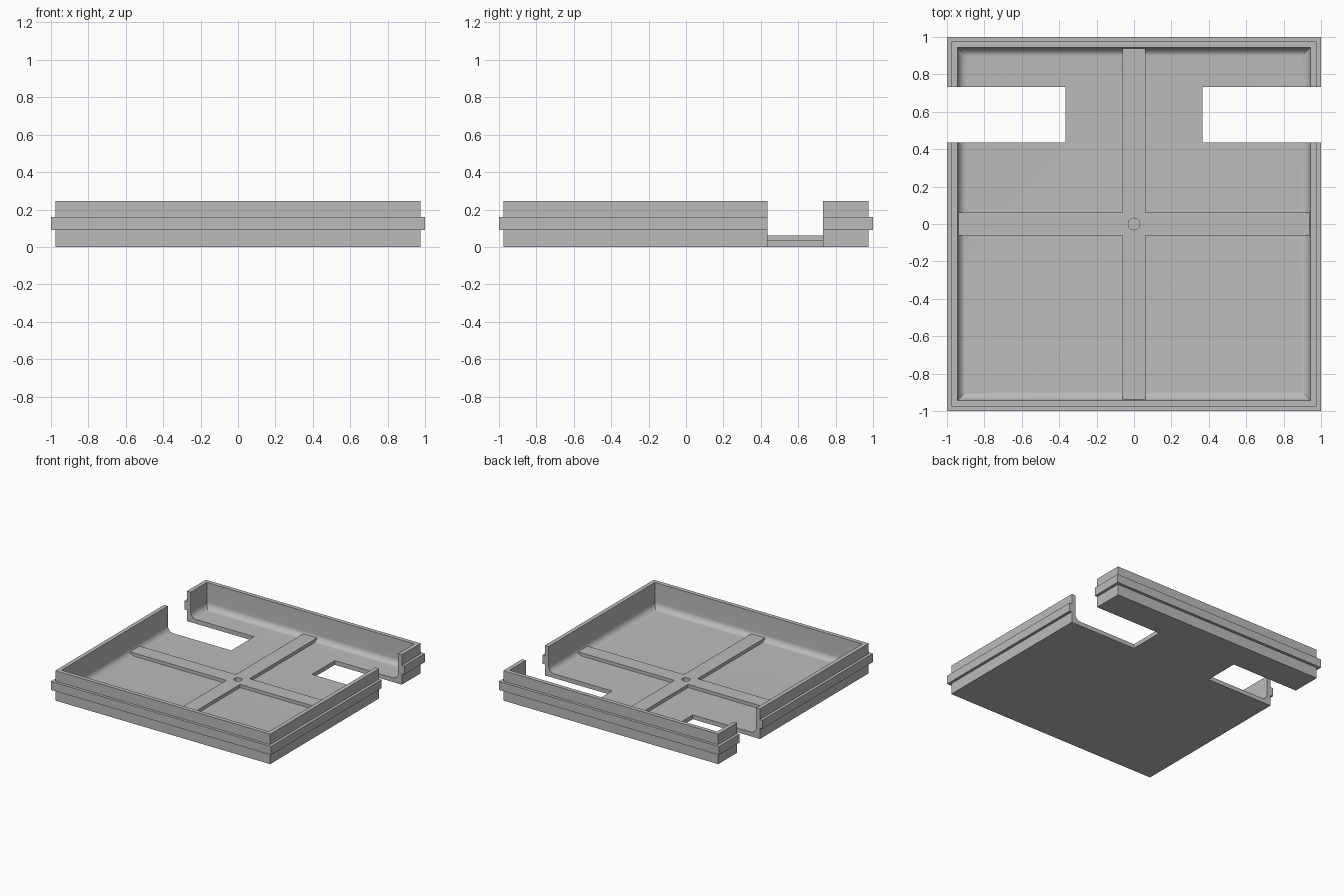
import bpy, bmesh
from math import sin, cos, pi, radians

if "Cube" in bpy.data.objects:
    bpy.data.objects.remove(bpy.data.objects["Cube"])

FLOOR, INNER, FILLET = 0.035, 0.943, 0.05
RIB_TOP, RIB_HALF = 0.0615, 0.0625

grey = bpy.data.materials.new("light grey")
grey.use_nodes = True
grey.diffuse_color = (0.5, 0.5, 0.5, 1)
grey.node_tree.nodes["Principled BSDF"].inputs["Base Color"].default_value = grey.diffuse_color


def add_object(name, bm):
    bmesh.ops.recalc_face_normals(bm, faces=bm.faces)
    mesh = bpy.data.meshes.new(name)
    bm.to_mesh(mesh)
    bm.free()
    mesh.materials.append(grey)
    obj = bpy.data.objects.new(name, mesh)
    bpy.context.collection.objects.link(obj)
    return obj


def prism(name, outline, low, high):
    bm = bmesh.new()
    face = bm.faces.new([bm.verts.new((x, y, low)) for x, y in outline])
    top = bmesh.ops.extrude_face_region(bm, geom=[face])["geom"]
    verts = [v for v in top if isinstance(v, bmesh.types.BMVert)]
    bmesh.ops.translate(bm, verts=verts, vec=(0, 0, high - low))
    return add_object(name, bm)


def cut(obj, cutters):
    # Subtract each cutter, keep the result and drop the cutter
    for cutter in cutters:
        cutter.hide_render = True
        mod = obj.modifiers.new("cut", "BOOLEAN")
        mod.operation, mod.solver, mod.object = "DIFFERENCE", "EXACT", cutter
    bpy.context.view_layer.update()
    graph = bpy.context.evaluated_depsgraph_get()
    mesh = bpy.data.meshes.new_from_object(obj.evaluated_get(graph))
    obj.modifiers.clear()
    obj.data = mesh
    for cutter in cutters:
        bpy.data.objects.remove(cutter)


# Tray: wall section with outer band and inner fillet, swept round a square
profile = [(0.977, 0), (0.977, 0.09), (1, 0.09), (1, 0.16), (0.977, 0.16),
           (0.977, 0.246), (INNER, 0.246)]
for i in range(13):
    a = i / 12 * pi / 2
    profile.append((INNER - FILLET + FILLET * cos(a), FLOOR + FILLET - FILLET * sin(a)))

bm = bmesh.new()
corners = [(-1, -1), (1, -1), (1, 1), (-1, 1)]
rings = [[bm.verts.new((r * x, r * y, z)) for x, y in corners] for r, z in profile]
for lower, upper in zip(rings, rings[1:]):
    for i in range(4):
        j = (i + 1) % 4
        bm.faces.new((lower[i], lower[j], upper[j], upper[i]))
bm.faces.new(rings[0])
bm.faces.new(rings[-1])
tray = add_object("tray", bm)

# Side notches through wall and floor
notches = []
for side in (-1, 1):
    outline = [(side * x, y) for x, y in
               ((0.367, 0.436), (1.2, 0.436), (1.2, 0.732), (0.367, 0.732))]
    notches.append(prism("notch_cutter", outline, -0.1, 0.4))
cut(tray, notches)

# Only the fillet is smooth
for face in tray.data.polygons:
    face.use_smooth = max(abs(c) for c in face.normal) < 0.9999
tray.data.set_sharp_from_angle(angle=radians(20))

# Cross rib with a round socket in the middle
w, end = RIB_HALF, 0.96
quarter = [(end, -w), (end, w), (w, w)]
outline = []
for c, s in ((1, 0), (0, 1), (-1, 0), (0, -1)):
    outline += [(c * x - s * y, s * x + c * y) for x, y in quarter]
ribs = prism("cross_ribs", outline, FLOOR - 0.01, RIB_TOP)

circle = [(0.031 * cos(i * pi / 16), 0.031 * sin(i * pi / 16)) for i in range(32)]
cut(ribs, [prism("socket_cutter", circle, -0.1, 0.2)])
